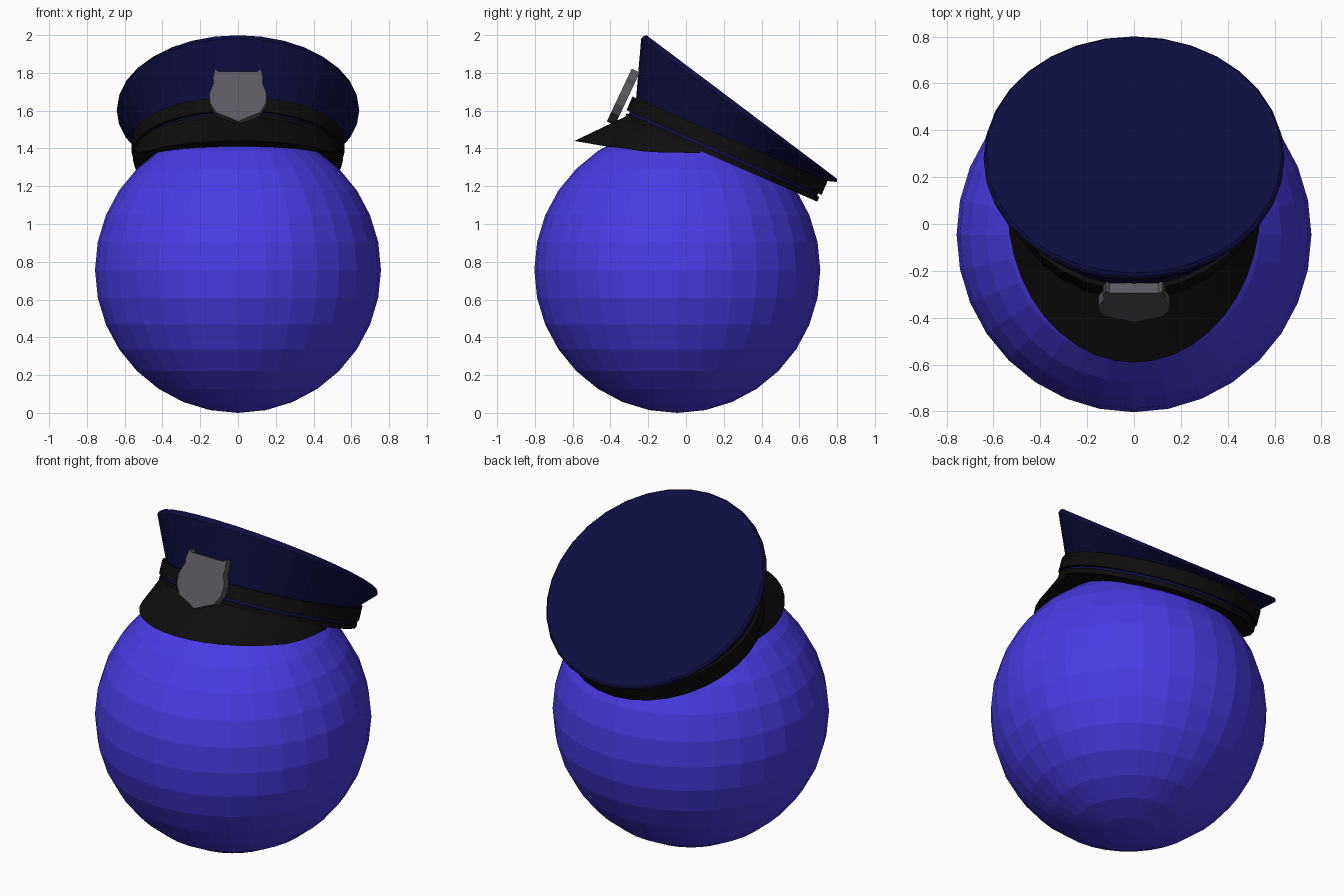
import bpy, bmesh, math
from mathutils import Vector

if "Cube" in bpy.data.objects:
    bpy.data.objects.remove(bpy.data.objects["Cube"])


def material(name, rgb):
    m = bpy.data.materials.new(name)
    m.diffuse_color = (*rgb, 1)
    m.use_nodes = True
    m.node_tree.nodes["Principled BSDF"].inputs["Base Color"].default_value = m.diffuse_color
    return m


BLUE = material("bright blue", (0.068, 0.044, 0.78))
NAVY = material("navy cloth", (0.004, 0.004, 0.05))
BLACK = material("black trim", (0.004, 0.004, 0.004))
GREY = material("badge grey", (0.10, 0.10, 0.115))


def make(name, verts, faces, mat):
    me = bpy.data.meshes.new(name)
    me.from_pydata([tuple(v) for v in verts], [], faces)
    bm = bmesh.new()
    bm.from_mesh(me)
    bmesh.ops.recalc_face_normals(bm, faces=bm.faces)
    bm.to_mesh(me)
    bm.free()
    me.materials.append(mat)
    ob = bpy.data.objects.new(name, me)
    bpy.context.collection.objects.link(ob)
    return ob


N = 32


def ring(cy, cz, r, tilt, h=0.0):
    """Circle tilted back by tilt degrees, raised h along its own axis."""
    a = math.radians(tilt)
    u, n = (math.cos(a), -math.sin(a)), (math.sin(a), math.cos(a))
    pts = []
    for i in range(N):
        t = 2 * math.pi * i / N
        c = -r * math.cos(t)
        pts.append(Vector((r * math.sin(t), cy + n[0] * h + u[0] * c, cz + n[1] * h + u[1] * c)))
    return pts


def loft(name, rings, mat):
    """Skin a stack of rings and cap both ends."""
    faces = [[k * N + i, k * N + (i + 1) % N, (k + 1) * N + (i + 1) % N, (k + 1) * N + i]
             for k in range(len(rings) - 1) for i in range(N)]
    last = (len(rings) - 1) * N
    faces += [list(range(N)), list(range(last, last + N))]
    return make(name, [p for r in rings for p in r], faces, mat)


# Round body
bpy.ops.mesh.primitive_uv_sphere_add(segments=32, ring_count=16, radius=0.757,
                                     location=(0, -0.046, 0.757))
body = bpy.context.object
body.name = "body_ball"
body.data.materials.append(BLUE)

# Cap: cloth crown, flaring up to a steeper tilted flat top
BY, BZ, TILT = 0.185, 1.34, 23.5


def base(r, h):
    return ring(BY, BZ, r, TILT, h)


loft("cap_crown", [base(0.545, 0.005), base(0.54, 0.115),
                   ring(0.28, 1.602, 0.642, 36.3),
                   ring(0.287, 1.611, 0.639, 36.8, 0.003),
                   ring(0.292, 1.617, 0.63, 37.0, 0.004)], NAVY)

# Black hat band and lower trim, with a navy strip left between them
loft("hat_band", [base(0.53, 0.042), base(0.563, 0.042), base(0.563, 0.12), base(0.53, 0.12)], BLACK)
loft("lower_trim", [base(0.53, 0.0), base(0.556, 0.0), base(0.556, 0.027), base(0.53, 0.027)], BLACK)

# Visor: wedge between the trim and an elliptical outer rim
M = 20
a = math.radians(TILT)
inner, rim, under = [], [], []
for i in range(M + 1):
    s = -1 + 2 * i / M
    t = s * math.radians(78)
    c = -0.55 * math.cos(t)
    inner.append(Vector((0.55 * math.sin(t), BY + math.cos(a) * c + 0.004, BZ - math.sin(a) * c + 0.012)))
    e = s * math.pi / 2
    y = 0.074 - 0.665 * math.cos(e)
    z = 1.38 - 0.153 * (y + 0.2) if y < -0.2 else 1.38 - 0.015 * (y + 0.2)
    rim.append(Vector((0.54 * math.sin(e), y, z)))
    under.append(Vector((0.4 * math.sin(e), 0.074 - 0.3 * math.cos(e), 1.377)))
K = M + 1
faces = []
for i in range(M):
    for p, q in ((0, 1), (1, 2), (2, 0)):
        faces.append([p * K + i, p * K + i + 1, q * K + i + 1, q * K + i])
faces += [[0, K, 2 * K], [M, K + M, 2 * K + M]]
make("visor", inner + rim + under, faces, BLACK)

# Shield badge: mirrored outline leaning back, extruded to a plate
half = [(0.105, 1.808), (0.122, 1.822), (0.132, 1.775), (0.128, 1.75), (0.152, 1.69),
        (0.148, 1.64), (0.116, 1.59), (0.055, 1.567)]
outline = [(0, 1.808)] + half + [(0, 1.543)] + [(-x, z) for x, z in reversed(half)]
front = [Vector((x, -0.423 + (z - 1.535) * 0.472, z)) for x, z in outline]
back = [p + Vector((0, 0.043, -0.02)) for p in front]
L = len(front)
make("badge", front + back,
     [list(range(L)), list(range(L, 2 * L))] +
     [[i, (i + 1) % L, L + (i + 1) % L, L + i] for i in range(L)], GREY)
